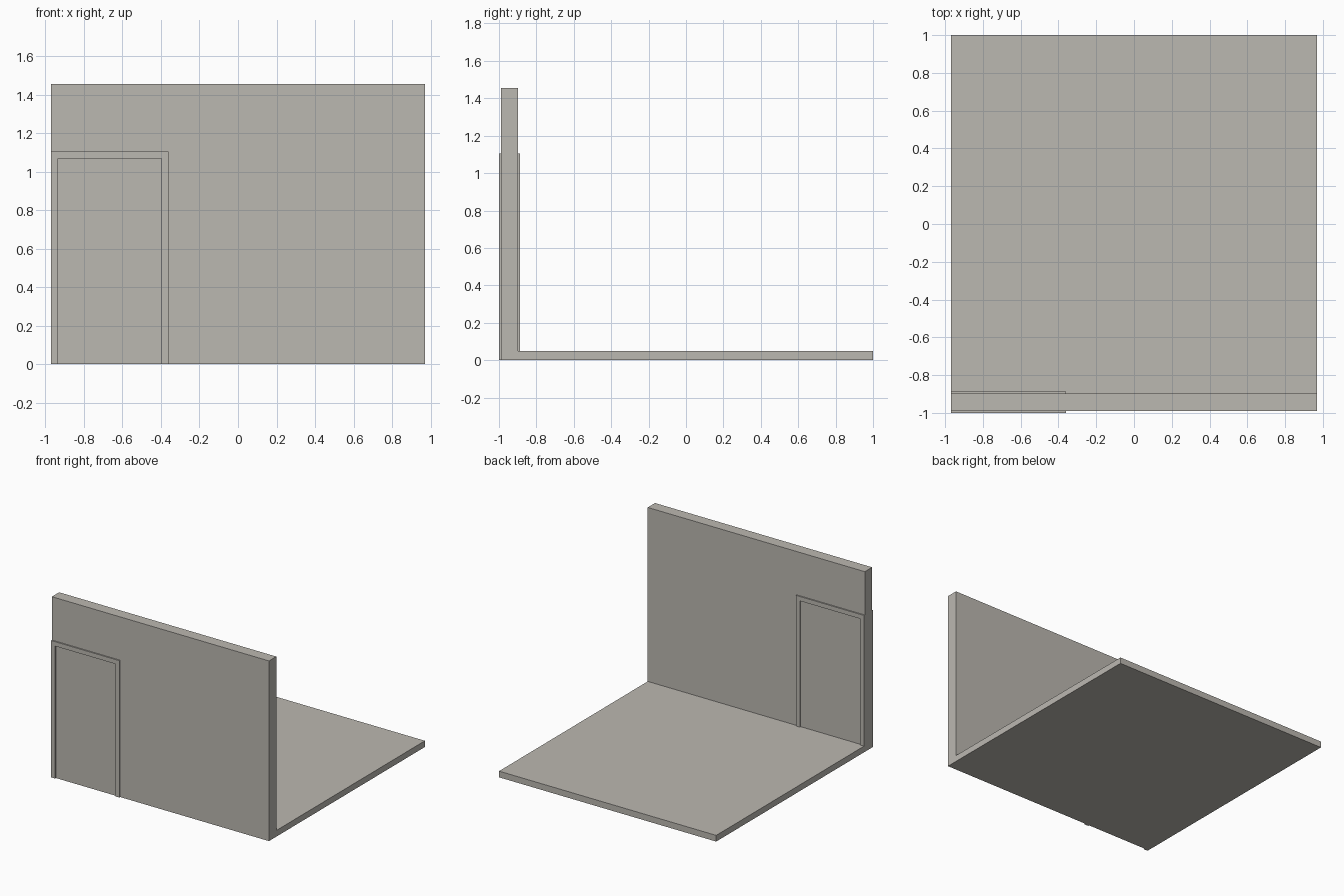
import bpy
import bmesh

default = bpy.data.objects.get("Cube")
if default:
    bpy.data.objects.remove(default, do_unlink=True)

# One warm grey for everything
COLOUR = (0.50, 0.48, 0.44, 1.0)
grey = bpy.data.materials.new("warm grey")
grey.use_nodes = True
grey.diffuse_color = COLOUR
for node in grey.node_tree.nodes:
    if node.type == "BSDF_PRINCIPLED":
        node.inputs["Base Color"].default_value = COLOUR


def slab(name, outline, y0, y1):
    """Extrude an (x, z) outline from y0 to y1."""
    bm = bmesh.new()
    face = bm.faces.new([bm.verts.new((x, y0, z)) for x, z in outline])
    moved = bmesh.ops.extrude_face_region(bm, geom=[face])["geom"]
    verts = [v for v in moved if isinstance(v, bmesh.types.BMVert)]
    bmesh.ops.translate(bm, verts=verts, vec=(0, y1 - y0, 0))
    bmesh.ops.recalc_face_normals(bm, faces=bm.faces)
    mesh = bpy.data.meshes.new(name)
    bm.to_mesh(mesh)
    bm.free()
    mesh.materials.append(grey)
    obj = bpy.data.objects.new(name, mesh)
    bpy.context.collection.objects.link(obj)
    return obj


def rect(x0, x1, z0, z1):
    return [(x0, z0), (x1, z0), (x1, z1), (x0, z1)]


SIDE = 0.97                      # half width of the room
TOP = 1.455                      # wall height
WALL_FRONT, WALL_BACK = -0.99, -0.897
FRAME_RIGHT, FRAME_TOP = -0.36, 1.105
TRIM = 0.036                     # width of the door trim
LIP = 0.01                       # how far the trim stands proud

# Floor, butting against the back of the wall
slab("floor", rect(-SIDE, SIDE, 0, 0.05), WALL_BACK, 1.0)

# Wall with a bay left open for the doorway
slab("wall", [(FRAME_RIGHT, 0), (SIDE, 0), (SIDE, TOP), (-SIDE, TOP),
              (-SIDE, FRAME_TOP), (FRAME_RIGHT, FRAME_TOP)],
     WALL_FRONT, WALL_BACK)

# Door trim, proud of the wall on both sides
inner_l, inner_r = -SIDE + TRIM, FRAME_RIGHT - TRIM
inner_top = FRAME_TOP - TRIM
slab("door_frame", [(-SIDE, 0), (inner_l, 0), (inner_l, inner_top),
                    (inner_r, inner_top), (inner_r, 0), (FRAME_RIGHT, 0),
                    (FRAME_RIGHT, FRAME_TOP), (-SIDE, FRAME_TOP)],
     WALL_FRONT - LIP, WALL_BACK + LIP)

# Door panel, level with the wall
slab("door", rect(inner_l, inner_r, 0, inner_top), WALL_FRONT, WALL_BACK)
